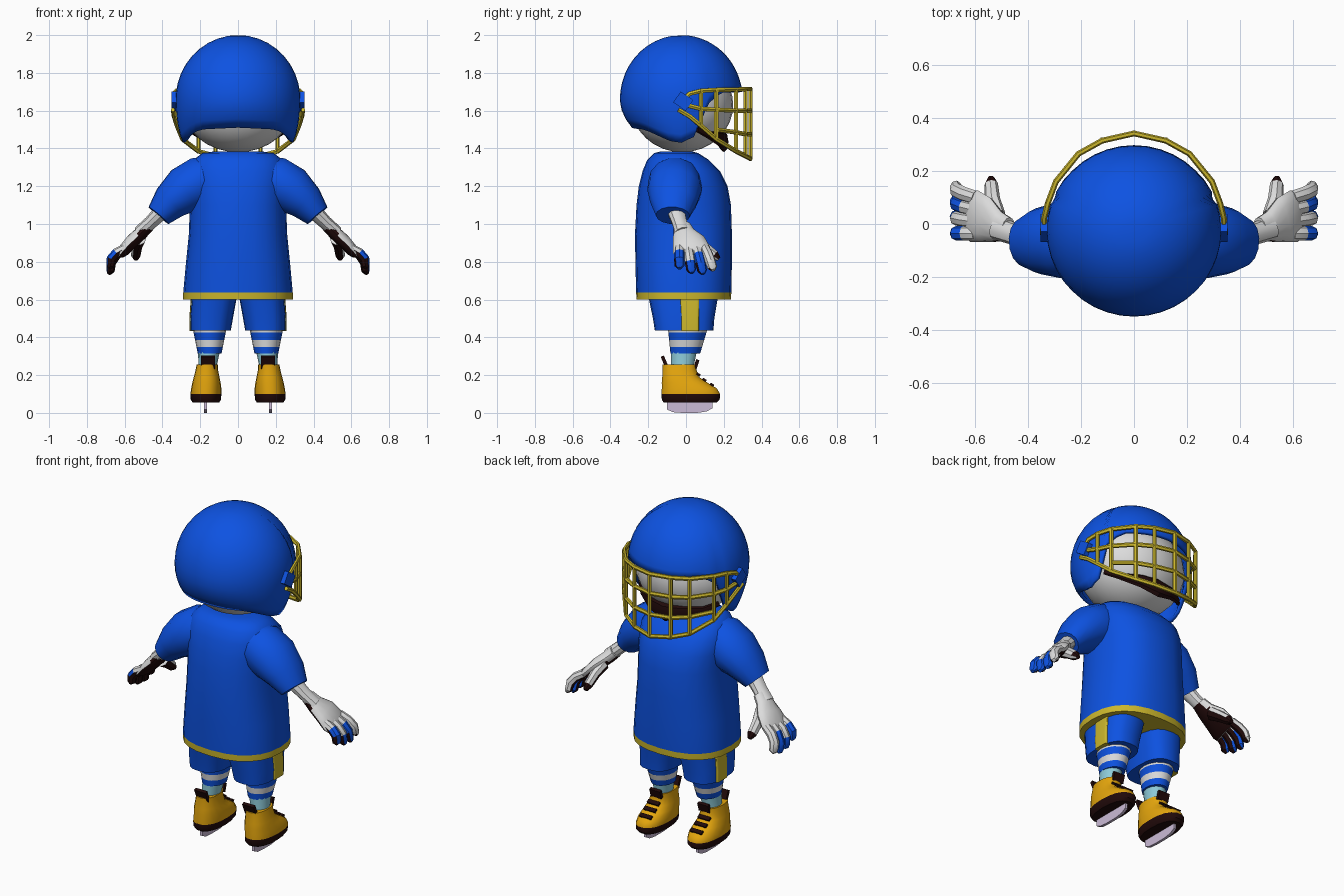
import bpy, bmesh, math
from mathutils import Vector

if "Cube" in bpy.data.objects:
    bpy.data.objects.remove(bpy.data.objects["Cube"])

COLS = {'royal_blue': (.004, .085, .76), 'light_grey': (.72, .72, .72), 'cage_yellow': (.6, .47, .025),
        'boot_gold': (.78, .38, .004), 'dark_brown': (.015, .003, .003),
        'pale_blue': (.27, .6, .7), 'lavender_steel': (.6, .5, .68)}
MAT = {}
for k, c in COLS.items():
    MAT[k] = bpy.data.materials.new(k)
    MAT[k].diffuse_color = (*c, 1)
BLUE, GREY, YEL, GOLD, DARK, PALE, STEEL = COLS


def finish(name, bm, mats, rule=None, mirror=False):
    """Turn a bmesh into an object; rule(centre, normal) gives the material slot."""
    bmesh.ops.recalc_face_normals(bm, faces=bm.faces[:])
    bm.normal_update()
    for f in bm.faces:
        f.smooth = True
        if rule:
            f.material_index = int(rule(f.calc_center_median(), f.normal))
    me = bpy.data.meshes.new(name)
    bm.to_mesh(me)
    bm.free()
    for m in mats:
        me.materials.append(MAT[m])
    ob = bpy.data.objects.new(name, me)
    bpy.context.collection.objects.link(ob)
    if mirror:
        ob.modifiers.new('mirror', 'MIRROR').use_mirror_merge = False
    return ob


def skin(bm, rings, caps=True):
    vs = [[bm.verts.new(p) for p in r] for r in rings]
    n = len(vs[0])
    for a, b in zip(vs, vs[1:]):
        for i in range(n):
            bm.faces.new((a[i], a[(i + 1) % n], b[(i + 1) % n], b[i]))
    if caps:
        bm.faces.new(vs[0][::-1])
        bm.faces.new(vs[-1])


def loft(name, rows, mats, rule=None, mirror=False, n=20, power=.85):
    """Rows are (z, x centre, x radius, y min, y max)."""
    def co(t, f):
        return math.copysign(abs(f(t)) ** power, f(t))
    rings = []
    for z, x, rx, y0, y1 in rows:
        rings.append([(x + rx * co(2 * math.pi * i / n, math.cos),
                       (y0 + y1) / 2 + (y1 - y0) / 2 * co(2 * math.pi * i / n, math.sin), z)
                      for i in range(n)])
    bm = bmesh.new()
    skin(bm, rings)
    return finish(name, bm, mats, rule, mirror)


def add_tube(bm, pts, sizes, up=(0, 0, 1), n=8):
    """Sweep an oval (half width, half height) along points."""
    pts = [Vector(p) for p in pts]
    rings = []
    for i, p in enumerate(pts):
        d = (pts[min(i + 1, len(pts) - 1)] - pts[max(i - 1, 0)]).normalized()
        s = d.cross(Vector(up)).normalized()
        u = s.cross(d)
        w, h = sizes[i] if isinstance(sizes, list) else sizes
        rings.append([p + s * w * math.cos(2 * math.pi * k / n) + u * h * math.sin(2 * math.pi * k / n)
                      for k in range(n)])
    skin(bm, rings)


def tube(name, pts, sizes, mats, rule=None, mirror=False, up=(0, 0, 1), n=8):
    bm = bmesh.new()
    add_tube(bm, pts, sizes, up, n)
    return finish(name, bm, mats, rule, mirror)


def interp(tab, t):
    for (a, u), (b, v) in zip(tab, tab[1:]):
        if t <= b:
            return u + (v - u) * (t - a) / (b - a)
    return tab[-1][1]


# helmet: dome whose lower rim follows brow, ear flaps and nape
RIM = [(0, 1.70), (45, 1.70), (62, 1.66), (72, 1.46), (90, 1.43), (110, 1.44), (140, 1.50), (180, 1.51)]
rings = []
N = 40
for j in range(1, 15):
    ring = []
    for i in range(N):
        deg = 360 * i / N
        lim = math.acos((interp(RIM, min(deg, 360 - deg)) - 1.66) / .34)
        th = lim * j / 14
        s, a = math.sin(th), math.radians(deg)
        low = th > math.pi / 2
        ring.append((.33 * (s ** .4 if low else s) * math.sin(a),
                     -.025 + .325 * (s ** 2 if low else s) * math.cos(a), 1.66 + .34 * math.cos(th)))
    rings.append(ring)
bm = bmesh.new()
skin(bm, rings, caps=False)
bm.verts.ensure_lookup_table()
bm.faces.new(bm.verts[:N])
helmet = finish('helmet', bm, [BLUE])
sol = helmet.modifiers.new('shell', 'SOLIDIFY')
sol.thickness, sol.offset = .02, -1

# head and chin strap
bm = bmesh.new()
bmesh.ops.create_uvsphere(bm, u_segments=28, v_segments=16, radius=1)
for v in bm.verts:
    v.co = (v.co.x * .295, v.co.y * .27 - .02, v.co.z * .25 + 1.63)
finish('head', bm, [GREY])
tube('chin_strap', [(-.26, .06, 1.5), (-.2, .12, 1.47), (-.1, .18, 1.45), (0, .2, 1.435),
                    (.1, .18, 1.45), (.2, .12, 1.47), (.26, .06, 1.5)],
     [(.01, .015), (.015, .02), (.02, .04), (.025, .055), (.02, .04), (.015, .02), (.01, .015)], [DARK])

# face cage: horizontal bars, then uprights between top and bottom bar
PLAN = [(.34, .02), (.325, .08), (.295, .16), (.21, .265), (.12, .315), (0, .342)]
BOTTOM = [1.57, 1.52, 1.45, 1.385, 1.36, 1.345]


def bar_path(zs, start=0, end=None):
    half = [(x, y, z) for (x, y), z in zip(PLAN[start:], zs)]
    half = ([end] if end else []) + half
    return half + [(-x, y, z) for x, y, z in half[-2::-1]]


bm = bmesh.new()
R = (.011, .013)
add_tube(bm, bar_path([1.69, 1.705, 1.71, 1.712, 1.714, 1.715], 0, (.338, -.02, 1.65)), R, n=6)
add_tube(bm, bar_path([1.625, 1.61, 1.605, 1.6, 1.6, 1.6], 0, (.338, -.02, 1.65)), R, n=6)
add_tube(bm, bar_path([1.5, 1.485, 1.475, 1.475], 2), R, n=6)
add_tube(bm, bar_path(BOTTOM, 0, (.345, -.04, 1.605)), R, n=6)
for (x, y), zb in list(zip(PLAN, BOTTOM))[1:]:
    for s in ((1, -1) if x else (1,)):
        add_tube(bm, [(s * x, y, zb), (s * x, y, 1.712)], R, up=(0, 1, 0), n=6)
finish('face_cage', bm, [YEL])


def box(name, c, size, mat, rot=0, mirror=True):
    """Box turned about the x axis."""
    bm = bmesh.new()
    bmesh.ops.create_cube(bm, size=1)
    for v in bm.verts:
        x, y, z = (v.co[k] * size[k] for k in range(3))
        v.co = (c[0] + x, c[1] + y * math.cos(rot) - z * math.sin(rot),
                c[2] + y * math.sin(rot) + z * math.cos(rot))
    return finish(name, bm, [mat], mirror=mirror)


box('cage_clip', (.335, -.015, 1.65), (.035, .08, .07), BLUE, -.6)

# jersey with yellow hem, and sleeves
loft('jersey', [(.6, 0, .29, -.262, .238), (.637, 0, .29, -.264, .24), (.8, 0, .275, -.268, .243),
                (.95, 0, .26, -.27, .243), (1.1, 0, .255, -.262, .238), (1.2, 0, .26, -.25, .22),
                (1.28, 0, .26, -.23, .18), (1.34, 0, .235, -.205, .12), (1.375, 0, .19, -.17, .065),
                (1.385, 0, .12, -.13, .03)],
     [BLUE, YEL], lambda c, n: c.z < .637, n=24)
tube('sleeve', [(.1, -.06, 1.25), (.2, -.06, 1.225), (.28, -.06, 1.18), (.36, -.065, 1.115), (.42, -.07, 1.045)],
     [(.12, .11), (.14, .135), (.145, .13), (.125, .1), (.09, .07)], [BLUE], mirror=True, n=14)

# forearm and glove; the palm side and little-finger edge are dark
tube('forearm', [(.38, -.06, 1.09), (.46, -.035, 1.01), (.52, -.015, .955)],
     [(.05, .045), (.042, .036), (.045, .036)], [GREY], mirror=True, n=10)
UP = (.75, 0, .65)
PALM = Vector((-.5, -.55, -.65))


def palm_rule(c, n):
    return n.dot(PALM) > .25


tube('glove_hand', [(.475, -.02, .99), (.515, -.01, .95), (.56, .015, .91), (.605, .03, .86), (.62, .035, .84)],
     [(.045, .035), (.06, .036), (.088, .036), (.1, .032), (.09, .022)], [GREY, DARK],
     palm_rule, True, UP, 14)
FINGERS = [('pinky', -.035, -.035, .765, .3), ('ring', .01, .03, .74, .6),
           ('middle', .055, .09, .735, .3), ('index', .1, .145, .755, 2)]
for nm, y0, y1, zt, blue_from in FINGERS:
    a, b = Vector((.6, y0, .87)), Vector((.685, y1, zt))
    tube(nm + '_finger', [a, a.lerp(b, .3) + Vector((.018, 0, .008)), a.lerp(b, .6) + Vector((.02, 0, .008)),
                          a.lerp(b, .88), b],
         [(.027, .025), (.028, .026), (.028, .026), (.026, .022), (.012, .01)], [GREY, DARK, BLUE],
         lambda c, n, a=a, b=b, t=blue_from:
         1 if palm_rule(c, n) else 2 * ((c - a).length > t * (b - a).length), True, UP)
tube('thumb', [(.52, .03, .92), (.535, .09, .88), (.54, .15, .835), (.54, .175, .815)],
     [(.04, .032), (.033, .028), (.028, .025), (.012, .012)], [GREY, DARK],
     lambda c, n: palm_rule(c, n) or c.y > .16, True, UP)

# shorts with side stripe
loft('shorts_leg', [(.435, .145, .107, -.165, .145), (.5, .14, .113, -.175, .15), (.62, .125, .12, -.2, .17)],
     [BLUE], mirror=True, power=.75)
loft('shorts_stripe', [(.434, .235, .022, -.025, .068), (.5, .236, .022, -.025, .068), (.605, .235, .015, -.03, .07)],
     [YEL], mirror=True, power=.3)

# striped socks, tilted slightly forward
ZS = [.47, .425, .385, .35, .315]
loft('striped_sock', [(z, .15, .063 + (z - .315) * .2, -.095 + (.44 - z) * .1, .075 + (z - .315) * .3) for z in ZS],
     [GREY, BLUE], lambda c, n: .385 < c.z < .425 or c.z < .35, mirror=True, power=1, n=16)
loft('lower_sock', [(.2, .165, .05, -.08, .04), (.26, .16, .05, -.08, .045), (.33, .153, .058, -.08, .06)],
     [PALE], mirror=True, power=1, n=14)

# skate boots with dark soles, tabs, laces and blades
loft('skate_boot', [(.055, .17, .07, -.12, .165), (.07, .17, .08, -.13, .18), (.1, .17, .082, -.132, .183),
                    (.13, .168, .08, -.13, .165), (.16, .167, .075, -.13, .115), (.19, .166, .068, -.127, .07),
                    (.225, .165, .06, -.125, .058), (.255, .163, .056, -.125, .058)],
     [GOLD, DARK], lambda c, n: c.z < .098, mirror=True, n=18)
box('heel_tab', (.158, -.112, .268), (.075, .018, .07), DARK, .4)
box('tongue_tab', (.158, .055, .258), (.07, .018, .05), DARK, -.3)
for i, (y, z) in enumerate([(.138, .149), (.098, .175), (.066, .203)]):
    box('lace_%d' % (i + 1), (.167, y, z), (.075, .022, .012), DARK, -.6)
bm = bmesh.new()
side = [(-.1, .06), (-.1, .018), (-.07, .004), (-.02, 0), (.06, 0), (.11, .008), (.14, .025), (.14, .06)]
skin(bm, [[(x, y, z) for y, z in side] for x in (.163, .179)])
finish('skate_blade', bm, [STEEL], mirror=True)

# smooth shading with sharp edges kept
for ob in bpy.data.objects:
    ob.select_set(True)
    bpy.context.view_layer.objects.active = ob
bpy.ops.object.shade_smooth_by_angle(angle=math.radians(35))

for m in bpy.data.materials:
    if m.users and not m.is_grease_pencil:
        m.use_nodes = True
        m.node_tree.nodes["Principled BSDF"].inputs["Base Color"].default_value = m.diffuse_color
